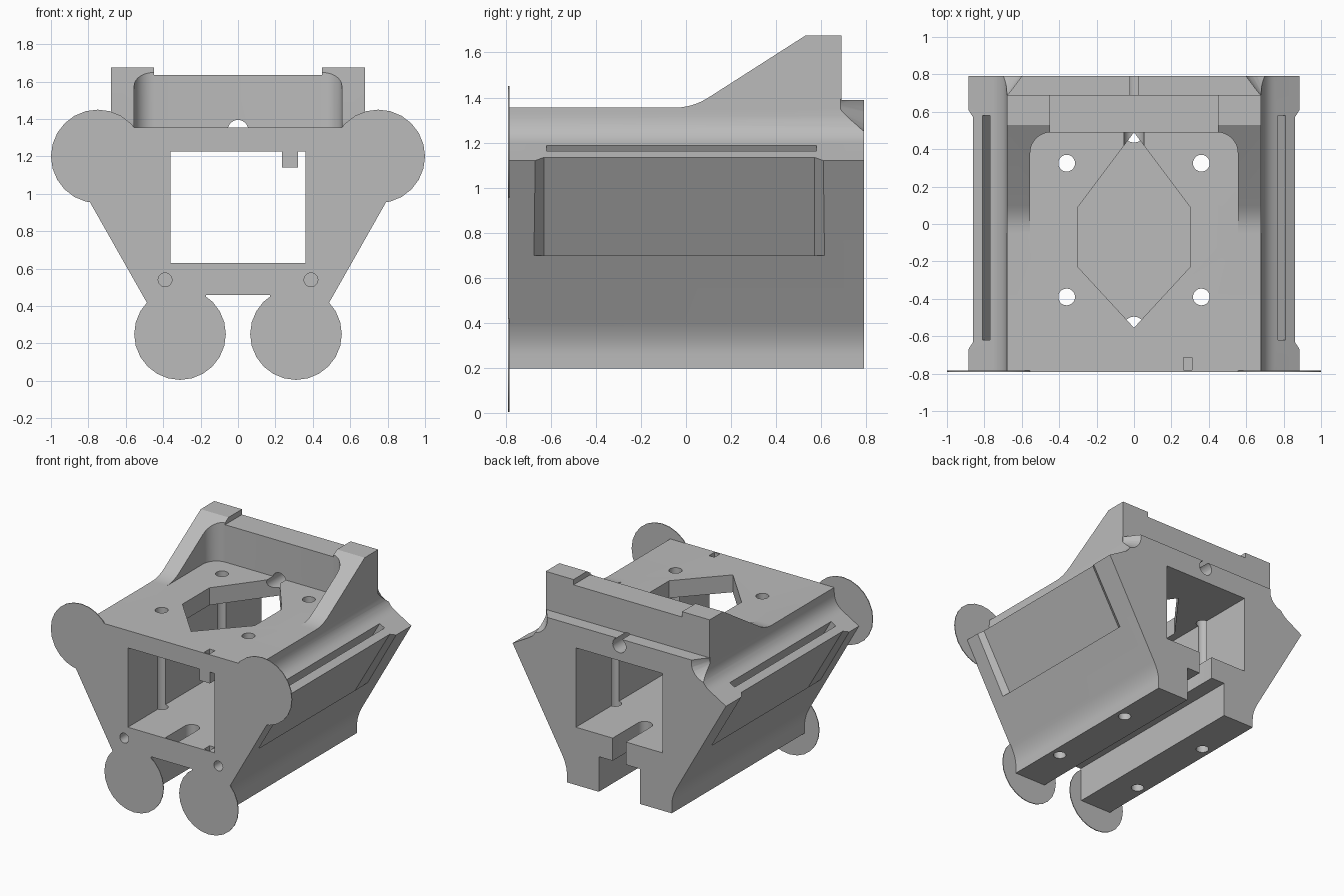
import bpy, bmesh, math
from mathutils import Vector

cube = bpy.data.objects.get("Cube")
if cube:
    bpy.data.objects.remove(cube)

grey = bpy.data.materials.new("plain_grey")
grey.use_nodes = True
grey.diffuse_color = (0.5, 0.5, 0.5, 1)
grey.node_tree.nodes["Principled BSDF"].inputs["Base Color"].default_value = (0.5, 0.5, 0.5, 1)


def finish(name, bm):
    bmesh.ops.recalc_face_normals(bm, faces=bm.faces)
    mesh = bpy.data.meshes.new(name)
    bm.to_mesh(mesh)
    bm.free()
    mesh.materials.append(grey)
    ob = bpy.data.objects.new(name, mesh)
    bpy.context.collection.objects.link(ob)
    return ob


def prism(name, outline, axis, lo, hi):
    """Extrude a 2D outline along one axis."""
    place = {"x": lambda a, b, c: (c, a, b),
             "y": lambda a, b, c: (a, c, b),
             "z": lambda a, b, c: (a, b, c)}[axis]
    bm = bmesh.new()
    face = bm.faces.new([bm.verts.new(place(a, b, lo)) for a, b in outline])
    moved = bmesh.ops.extrude_face_region(bm, geom=[face])["geom"]
    step = Vector(place(0, 0, hi - lo))
    bmesh.ops.translate(bm, vec=step, verts=[v for v in moved if isinstance(v, bmesh.types.BMVert)])
    return finish(name, bm)


def hull(name, points):
    bm = bmesh.new()
    for p in points:
        bm.verts.new(p)
    bmesh.ops.convex_hull(bm, input=bm.verts)
    return finish(name, bm)


def arc(cx, cy, r, start, end, n=8):
    angles = [math.radians(start + (end - start) * i / n) for i in range(n + 1)]
    return [(cx + r * math.cos(a), cy + r * math.sin(a)) for a in angles]


def circle(cx, cy, r, n=24):
    return arc(cx, cy, r, 0, 360, n)[:-1]


def rect(x0, x1, y0, y1):
    return [(x0, y0), (x1, y0), (x1, y1), (x0, y1)]


def mirrored(half):
    return half + [(-x, y) for x, y in reversed(half)]


def combine(target, other, operation="DIFFERENCE"):
    mod = target.modifiers.new("combine", "BOOLEAN")
    mod.operation, mod.solver, mod.object = operation, "EXACT", other
    bpy.context.view_layer.objects.active = target
    bpy.ops.object.modifier_apply(modifier=mod.name)
    bpy.data.objects.remove(other)


def bezier(a, b, c, n=8):
    a, b, c = Vector(a), Vector(b), Vector(c)
    return [tuple(a * (1 - t) ** 2 + b * 2 * t * (1 - t) + c * t * t)
            for t in (i / n for i in range(n + 1))]


# main body: tapered block with concave shoulders and two feet
half = [(0.17, 0.46), (0.17, 0.197), (0.435, 0.197)]
half += bezier((0.435, 0.26), (0.435, 0.325), (0.48, 0.405))
half += [(0.885, 1.12)]
half += bezier((0.75, 1.198), (0.68, 1.238), (0.68, 1.33))
half += [(0.68, 1.355)]
body = prism("bracket_body", mirrored(half), "y", -0.785, 0.79)

# raised rear wall with sloping side gussets and a ledge behind
slope = [(-0.05, 1.28)] + bezier((-0.05, 1.355), (0.03, 1.355), (0.1, 1.4), 5)
slope += [(0.53, 1.675), (0.69, 1.675), (0.69, 1.39), (0.79, 1.39), (0.79, 1.28)]
wall = prism("rear_wall", slope, "x", -0.68, 0.68)
inner = mirrored([(0.555, -1)] + arc(0.445, 0.38, 0.11, 0, 90))
combine(wall, prism("inner_cutter", inner, "z", 1.2, 2))
combine(wall, prism("top_cutter", rect(-0.45, 0.45, 0, 1), "z", 1.635, 2))
combine(body, wall, "UNION")

# thin round feet pads on the front face
pads = prism("pad_plate", mirrored(half), "y", -0.79, -0.784)
for s in (-1, 1):
    for x, z, r in ((0.75, 1.2, 0.25), (0.31, 0.25, 0.245)):
        combine(pads, prism("pad", circle(s * x, z, r), "y", -0.79, -0.784), "UNION")
combine(body, pads, "UNION")

# tunnel from front to back, with a small tab under its top edge
combine(body, prism("tunnel", rect(-0.36, 0.36, 0.63, 1.225), "y", -1, 1))
combine(body, prism("tab", rect(0.235, 0.32, 1.14, 1.25), "y", -0.79, -0.69), "UNION")
for lo, hi in ((1.17, 1.5), (0.52, 0.7)):
    combine(body, prism("tab_hole", rect(0.265, 0.31, -0.78, -0.715), "z", lo, hi))

# diamond opening in the top
diamond = [(0, 0.49), (0.3, 0.09), (0.3, -0.23), (0, -0.555), (-0.3, -0.23), (-0.3, 0.09)]
combine(body, prism("diamond", diamond, "z", 1.1, 1.5))

# slots in the tunnel floor, open toward each end
rear_slot = arc(0, 0.49, 0.055, 180, 360) + [(0.055, 1), (-0.055, 1)]
front_slot = arc(0, -0.55, 0.055, 0, 180) + [(-0.055, -0.783), (0.055, -0.783)]
for outline in (rear_slot, front_slot):
    combine(body, prism("floor_slot", outline, "z", 0.4, 0.7))

# cable hole along the middle of the rear wall
combine(body, prism("cable_hole", circle(0, 1.34, 0.055), "y", 0.4, 1))


def side_point(s, u, y, d):
    """Point on the slanted flank: u up the slope, d inward."""
    return (s * (0.885 + 0.5 * u - 0.866 * d), y, 1.12 + 0.866 * u + 0.5 * d)


for s in (-1, 1):
    # vertical bolt holes and blind front holes
    for y in (0.325, -0.39):
        combine(body, prism("bolt_hole", circle(s * 0.36, y, 0.045, 20), "z", 0, 1.5))
    combine(body, prism("pin_hole", circle(s * 0.39, 0.54, 0.037, 20), "y", -1, -0.6))
    # shallow chamfered recess on the flank
    points = []
    for d, u, y0, y1 in ((-0.004, -0.637, -0.675, 0.615), (0.029, -0.583, -0.63, 0.57)):
        points += [side_point(s, a, y, d) for a in (u, 0.1) for y in (y0, y1)]
    combine(body, hull("flank_recess", points))
    # narrow slot running down behind the flank
    combine(body, hull("flank_slot", [side_point(s, u, y, d) for u in (-0.55, 0.15)
                                      for y in (-0.62, 0.58) for d in (0.087, 0.133)]))
    # flared notch at the rear corner
    flare = [(x, 0.685, z) for x, z in circle(s * 0.72, 1.37, 0.045)]
    flare += [(x, 0.8, z) for x, z in circle(s * 0.72, 1.37, 0.13)]
    combine(body, hull("corner_notch", flare))

# crisp edges, smooth curves
bpy.ops.object.select_all(action="DESELECT")
body.select_set(True)
bpy.context.view_layer.objects.active = body
bpy.ops.object.shade_smooth_by_angle(angle=math.radians(25))
